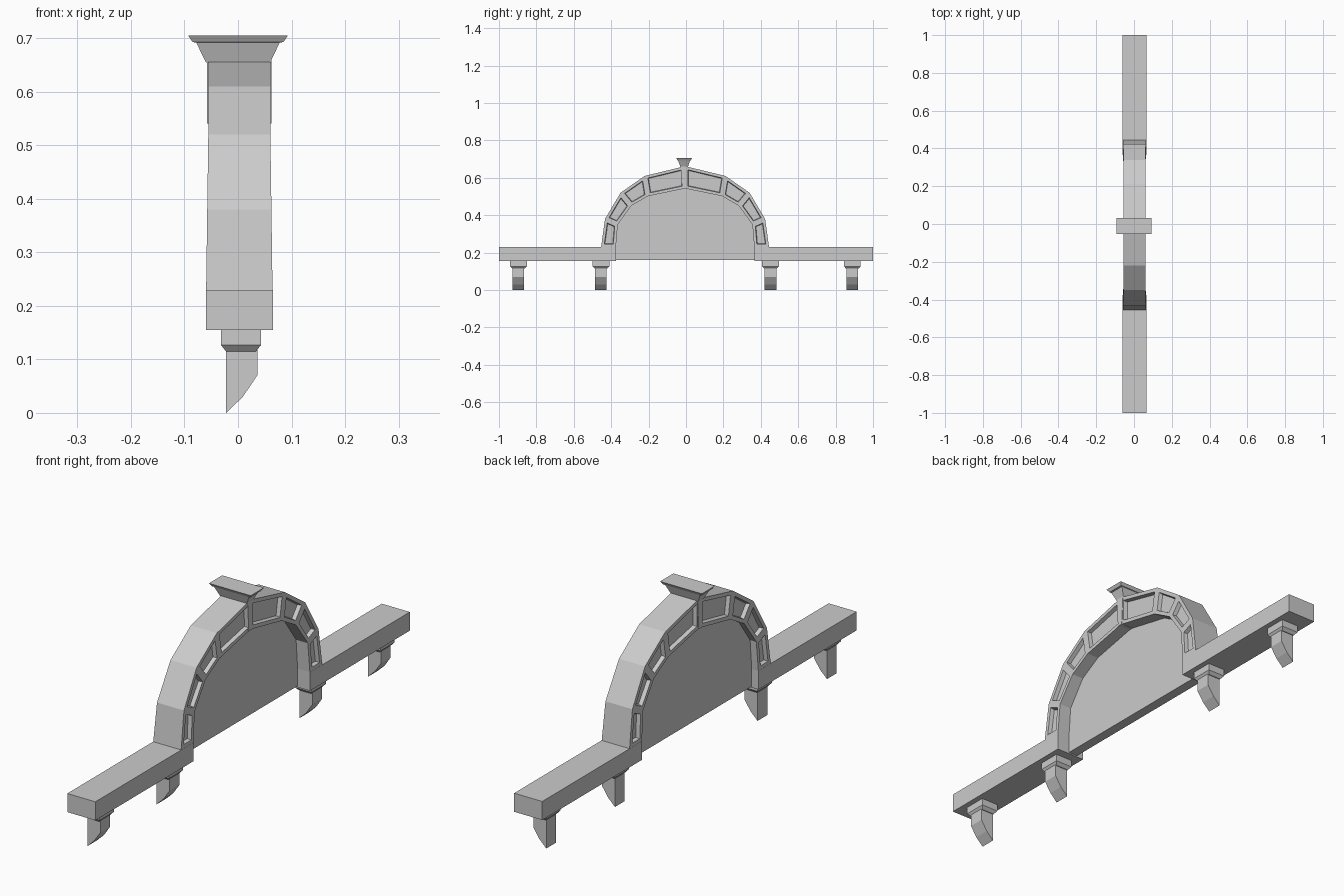
import bpy, bmesh

if "Cube" in bpy.data.objects:
    bpy.data.objects.remove(bpy.data.objects["Cube"])

CX, CY = 0.0025, -0.005   # slight offsets of the model's own symmetry planes


def finish(bm, name):
    bmesh.ops.recalc_face_normals(bm, faces=bm.faces)
    me = bpy.data.meshes.new(name)
    bm.to_mesh(me)
    bm.free()
    ob = bpy.data.objects.new(name, me)
    bpy.context.collection.objects.link(ob)
    return ob


def loft(name, rings):
    """Skin a stack of equal-length vertex rings and cap both ends."""
    bm = bmesh.new()
    vs = [[bm.verts.new(p) for p in r] for r in rings]
    n = len(vs[0])
    for a, b in zip(vs, vs[1:]):
        for i in range(n):
            j = (i + 1) % n
            bm.faces.new((a[i], a[j], b[j], b[i]))
    bm.faces.new(vs[0])
    bm.faces.new(vs[-1])
    return finish(bm, name)


def rect(x0, x1, y0, y1, z):
    return [(x0, y0, z), (x1, y0, z), (x1, y1, z), (x0, y1, z)]


# Arch joints for one half: (outer y, outer z, inner y, inner z, half width)
half = [(0.449, 0.23, 0.37, 0.23, 0.062), (0.428, 0.38, 0.36, 0.35, 0.060),
        (0.345, 0.52, 0.288, 0.45, 0.058), (0.216, 0.61, 0.198, 0.502, 0.058),
        (0, 0.662, 0, 0.543, 0.058)]
joints = [(-a, b, -c, d, w) for a, b, c, d, w in half] + half[-2::-1]

# Segmented arch with a sunken coffer on each side of every segment
bm = bmesh.new()
rings = []
for oy, oz, iy, iz, w in joints:
    rings.append([bm.verts.new(p) for p in (
        (CX - w, CY + oy, oz), (CX + w, CY + oy, oz),
        (CX + w, CY + iy, iz), (CX - w, CY + iy, iz))])
sides = []
for a, b in zip(rings, rings[1:]):
    for i in range(4):
        j = (i + 1) % 4
        f = bm.faces.new((a[i], a[j], b[j], b[i]))
        if i in (1, 3):
            sides.append(f)
bm.faces.new(rings[0])
bm.faces.new(rings[-1])
bmesh.ops.recalc_face_normals(bm, faces=bm.faces)
bmesh.ops.inset_individual(bm, faces=sides, thickness=0.015, use_even_offset=True)
bmesh.ops.inset_individual(bm, faces=sides, thickness=0.003, depth=-0.016,
                           use_even_offset=True)
finish(bm, "arch")

# Thin infill wall inside the arch
outline = [(-0.375, 0.16)] + [(j[2], j[3] + 0.006) for j in joints] + [(0.375, 0.16)]
loft("infill_wall", [[(x, CY + y, z) for y, z in outline] for x in (-0.03, 0.01)])

# Side rails
for name, y0, y1 in (("rail_front", -1, CY - 0.37), ("rail_back", CY + 0.37, 1)):
    loft(name, [rect(CX - 0.0625, CX + 0.0625, y0, y1, z) for z in (0.155, 0.23)])

# Keystone strip and its flared cap
kx, ky = 0.0, -0.01
loft("keystone", [rect(CX - 0.06, CX + 0.06, ky - w, ky + w, z)
                  for w, z in ((0.011, 0.541), (0.018, 0.661))])
loft("keystone_cap", [rect(kx - a, kx + a, ky - b, ky + b, z) for a, b, z in (
    (0.06, 0.019, 0.655), (0.078, 0.032, 0.692),
    (0.085, 0.035, 0.693), (0.093, 0.042, 0.705))])

# Brackets: stepped collar and a slanted foot
foot = [(-0.022, 0.118), (0.036, 0.118), (0.036, 0.07), (0.009, 0.03), (-0.022, 0.0)]
for k, y in enumerate((-0.896, -0.455, 0.452, 0.889), 1):
    loft(f"bracket_collar_{k}", [
        rect(0.0055 - a, 0.0055 + a, y - b, y + b, z) for a, b, z in (
            (0.028, 0.034, 0.115), (0.0375, 0.045, 0.127), (0.0375, 0.045, 0.156))])
    loft(f"bracket_foot_{k}", [[(x, y + s * 0.031, z) for x, z in foot]
                               for s in (-1, 1)])
